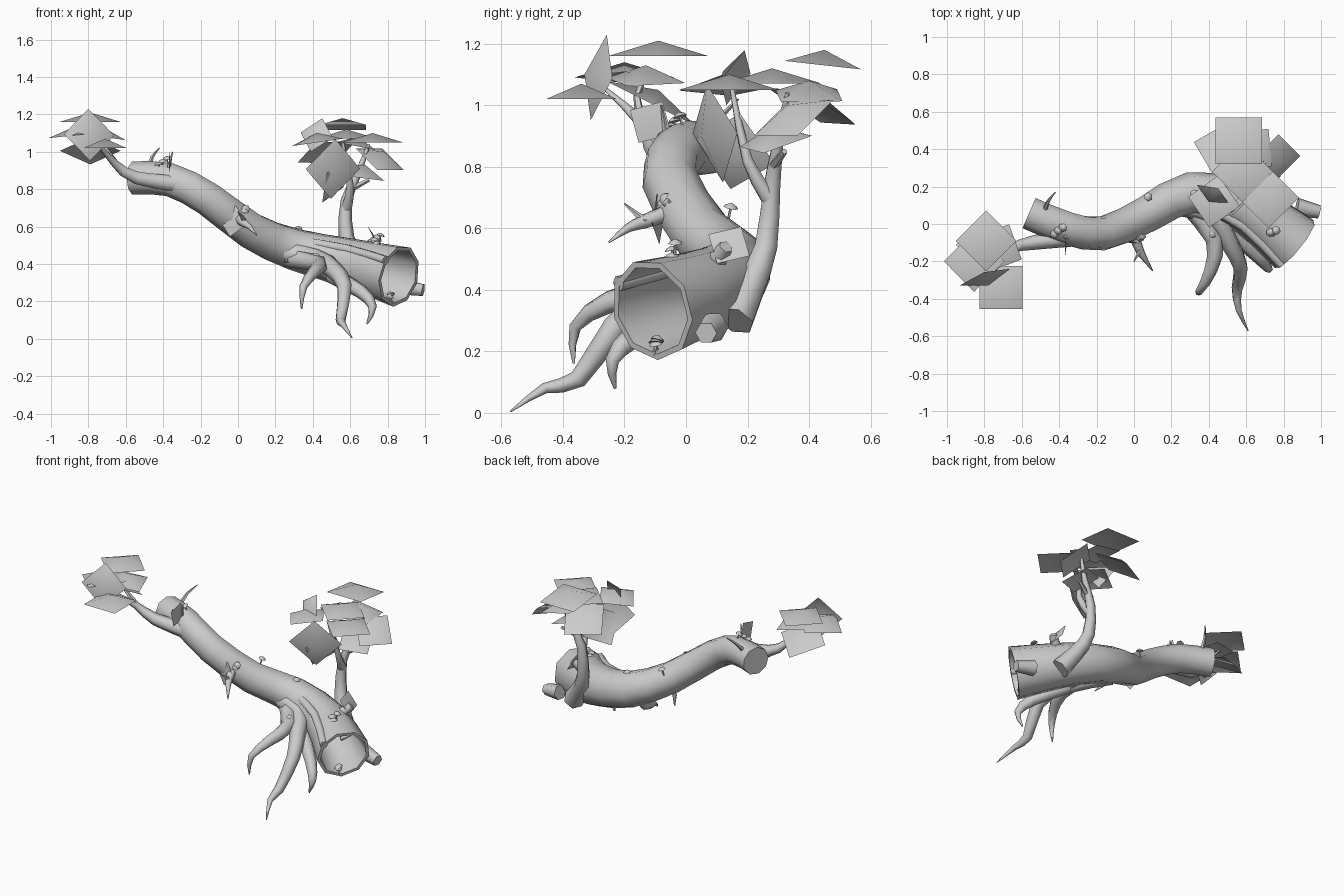
import bpy, bmesh, math, random
from mathutils import Vector

random.seed(4)
if "Cube" in bpy.data.objects:
    bpy.data.objects.remove(bpy.data.objects["Cube"])

LEFT, BACK, UP = Vector((1, 0, 0)), Vector((0, 1, 0)), Vector((0, 0, 1))
FRONT = -BACK

shade = 0.6
grey = bpy.data.materials.new("plain grey")
grey.use_nodes = True
grey.diffuse_color = (shade, shade, shade, 1)
grey.node_tree.nodes["Principled BSDF"].inputs["Base Color"].default_value = grey.diffuse_color


def finish(name, bm):
    mesh = bpy.data.meshes.new(name)
    bm.to_mesh(mesh)
    bm.free()
    mesh.materials.append(grey)
    obj = bpy.data.objects.new(name, mesh)
    bpy.context.collection.objects.link(obj)
    bpy.ops.object.select_all(action="DESELECT")
    obj.select_set(True)
    bpy.context.view_layer.objects.active = obj
    bpy.ops.object.shade_smooth_by_angle(angle=math.radians(62))


def smooth_path(points):
    """Pass a soft curve through the points, adding one point in every gap."""
    pts = [Vector(p) for p in points]
    ends = [pts[0] * 2 - pts[1]] + pts + [pts[-1] * 2 - pts[-2]]
    path = []
    for before, a, b, after in zip(ends, ends[1:], ends[2:], ends[3:]):
        path += [a, (a + b) / 2 + (a + b - before - after) / 16]
    return path + [pts[-1]]


def tube(name, points, start, end, sides=6, power=1, hollow=False):
    """Sweep a tapering ring along the points; a hollow tube is open at its far end."""
    path = smooth_path(points)
    last = len(path) - 1
    bm = bmesh.new()
    rings, frames = [], []
    u = (path[1] - path[0]).cross(UP + LEFT / 9)
    for i, p in enumerate(path):
        t = (path[min(i + 1, last)] - path[max(i - 1, 0)]).normalized()
        u = (u - t * u.dot(t)).normalized()
        frames.append((p, u, t.cross(u), start + (end - start) * (i / last) ** power))

    def add_ring(frame, scale=1):
        p, u, v, r = frame
        angles = [math.tau * k / sides for k in range(sides)]
        rings.append([bm.verts.new(p + (u * math.cos(a) + v * math.sin(a)) * r * scale)
                      for a in angles])

    for frame in frames:
        add_ring(frame)
    if hollow:
        for frame in frames[:-5:-1]:
            add_ring(frame, 0.88)
    for a, b in zip(rings, rings[1:]):
        for k in range(sides):
            bm.faces.new((a[k - 1], a[k], b[k], b[k - 1]))
    bm.faces.new(rings[0])
    bm.faces.new(rings[-1])
    bmesh.ops.recalc_face_normals(bm, faces=bm.faces[:])
    finish(name, bm)


def leaf(name, centre, normal=UP, spin=45, size=0.23, peak=0.05):
    """Square foliage card raised to a shallow peak."""
    q = UP.rotation_difference(normal)
    bm = bmesh.new()
    top = bm.verts.new(centre)
    rim = []
    for k in range(4):
        a = math.radians(spin + 45 + 90 * k)
        flat = Vector((math.cos(a), math.sin(a), 0)) * size / math.sqrt(2)
        rim.append(bm.verts.new(top.co + q @ (flat - UP * peak)))
    for k in range(4):
        bm.faces.new((rim[k - 1], rim[k], top))
    finish(name, bm)


def jitter(amount):
    return Vector([random.uniform(-amount, amount) for axis in "xyz"])


def mushrooms(name, spot, up=UP, count=3):
    for i in range(count):
        d = (up.normalized() + jitter(0.3)).normalized() * 0.04
        foot = Vector(spot) + (jitter(0.03) if i else Vector())
        tube(f"{name}_stem_{i}", (foot - d / 3, foot + d * 0.8), 0.005, 0.004, 5)
        tube(f"{name}_cap_{i}", (foot + d * 0.7, foot + d * 1.1), 0.024, 0.002, power=2)


# Fallen hollow trunk
tube("trunk", [(-.56, .06, .86), (-.36, -.02, .85), (-.16, -.05, .75), (.07, .05, .58),
               (.3, .165, .48), (.58, .1, .41), (.86, -.11, .335)],
     0.09, 0.167, sides=9, power=3, hollow=True)

# Roots running off the front of the trunk
tube("left_root", [(.26, .1, .46), (.42, .05, .43), (.51, -.1, .37), (.57, -.23, .28),
                   (.55, -.35, .11), (.56, -.46, .08), (.61, -.57, .005)], 0.06, 0.003, power=1.6)
tube("right_root", [(.28, .12, .43), (.43, -.08, .4), (.41, -.25, .36), (.35, -.36, .28),
                    (.34, -.365, .16)], 0.055, 0.004, power=1.5)
tube("short_root", [(.5, -.02, .34), (.66, -.17, .25), (.72, -.24, .17), (.69, -.23, .08)],
     0.045, 0.005, power=1.5)
tube("upper_ridge", [(.34, .12, .52), (.58, -.01, .48), (.79, -.22, .42)], 0.03, 0.025)

# Upright branch with its forks
tube("tall_branch", [(.72, .16, .3), (.64, .21, .41), (.58, .26, .54), (.58, .28, .74),
                     (.64, .3, .88), (.7, .33, 1.04)], 0.065, 0.008)
tube("tall_branch_fork", [(.58, .27, .7), (.6, .2, .82), (.56, .15, 1.05)], 0.03, 0.008)
tube("tall_branch_twig", [(.6, .28, .8), (.7, .32, .85)], 0.018, 0.01, 5)

# Low branch at the raised end
tube("low_branch", [(-.25, -.06, .82), (-.54, -.1, .86), (-.66, -.14, .94), (-.76, -.27, 1.06)],
     0.055, 0.006)
tube("low_branch_fork", [(-.66, -.14, .95), (-.72, -.16, 1.03), (-.78, -.12, 1.11)], 0.018, 0.006, 5)

# Broken stubs and twigs
tube("end_stub", [(.87, .09, .28), (.99, .065, .26)], 0.05, 0.036)
tube("top_stub", [(.69, .09, .48), (.75, .13, .54)], 0.035, 0.024)
tube("front_twig", [(0, -.06, .65), (.03, -.14, .62), (.06, -.19, .6), (.1, -.25, .555)],
     0.028, 0.003, power=1.5)
tube("front_twig_fork", [(.04, -.13, .62), (0, -.2, .68)], 0.014, 0.003, 5)
tube("top_twig", [(-.48, .06, .9), (-.46, .12, .97), (-.42, .17, 1.02)], 0.016, 0.003, 5)
tube("small_twig", [(-.38, -.06, .88), (-.35, -.08, 1)], 0.014, 0.003, 5)

# Foliage at the raised end
leaf("low_foliage_top", (-.79, -.09, 1.21))
leaf("low_foliage_outer", (-.86, -.2, 1.14), UP - LEFT / 9)
leaf("low_foliage_front", (-.71, -.34, 1.07), spin=0)
leaf("low_foliage_inner", (-.72, -.13, 1.13), UP + LEFT / 7, spin=20, size=0.2)
leaf("low_foliage_under", (-.79, -.09, 1.05), UP + BACK / 2)
leaf("low_foliage_upright", (-.78, -.33, 1.1), FRONT + LEFT / 3 + UP / 5, spin=62, size=0.2)

# Foliage on the upright branch
leaf("tall_foliage_back", (.56, .45, 1.18), UP + BACK / 9, spin=0, size=0.25)
leaf("tall_foliage_left", (.72, .14, 1.1))
leaf("tall_foliage_middle", (.58, .28, 1.12))
leaf("tall_foliage_right", (.42, .12, 1.1), UP - LEFT / 7, spin=35, size=0.2)
leaf("tall_foliage_rear_tilted", (.46, .43, 1.04), UP + BACK / 2 - LEFT / 4, spin=30)
leaf("tall_foliage_rear_left", (.64, .4, 1.08), UP + LEFT / 5, spin=5, size=0.2)
leaf("tall_foliage_side", (.78, .33, 1), UP + LEFT / 2 + FRONT / 2, spin=45, size=0.2)
leaf("tall_foliage_upright", (.53, .05, .9), FRONT + LEFT / 2 - UP / 5, spin=72)
leaf("tall_foliage_small", (.4, .12, 1.11), FRONT - LEFT / 2 + UP / 2, spin=10, size=0.14)
leaf("tall_foliage_low", (.68, .28, .93), UP + FRONT / 4 + LEFT / 4, spin=25, size=0.18)
leaf("tall_foliage_hanging", (.56, .14, .83), LEFT + FRONT / 2 - UP / 2, spin=0, size=0.2)

# Small leaf cards on the trunk
leaf("end_trunk_leaf", (-.36, -.115, .945), LEFT, spin=15, size=0.11, peak=0.01)
leaf("stub_trunk_leaf", (.73, .14, .55), LEFT + UP / 2, spin=15, size=0.11, peak=0.01)
leaf("front_trunk_leaf", (-.03, -.1, .63), FRONT - LEFT / 4, spin=20, size=0.12, peak=0.01)

# Mushrooms
mushrooms("crown_mushroom", (-.4, -.03, .92))
mushrooms("front_mushroom", (.03, -.06, .66), FRONT + UP, 2)
mushrooms("back_mushroom", (.07, .14, .64), UP + BACK / 2, 1)
mushrooms("ridge_mushroom", (.32, .16, .56), count=1)
mushrooms("rim_mushroom", (.73, -.04, .5))
mushrooms("cavity_mushroom", (.82, -.1, .21))
mushrooms("root_mushroom", (.42, -.04, .42), FRONT + UP, 1)
